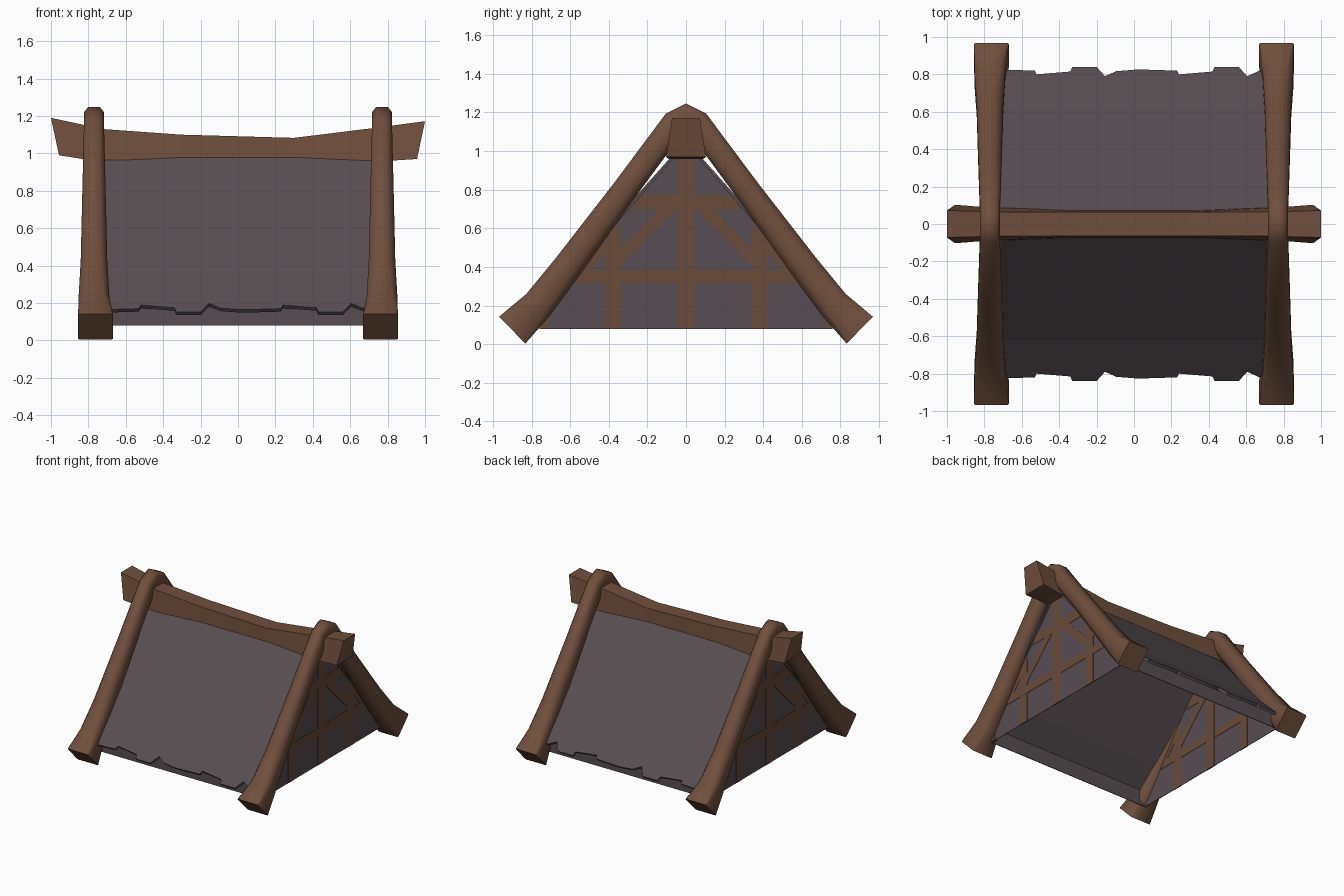
import bpy, bmesh, math
from mathutils import Vector

if "Cube" in bpy.data.objects:
    bpy.data.objects.remove(bpy.data.objects["Cube"])


def material(name, rgb):
    m = bpy.data.materials.new(name)
    m.diffuse_color = (*rgb, 1)
    m.use_nodes = True
    m.node_tree.nodes["Principled BSDF"].inputs["Base Color"].default_value = m.diffuse_color
    return m


WOOD = material("brown wood", (0.158, 0.078, 0.047))
TIMBER = material("painted timber", (0.14, 0.070, 0.042))
PLUM = material("plum grey", (0.096, 0.075, 0.084))


def make(name, verts, faces, mat, smooth=None, fix=True):
    me = bpy.data.meshes.new(name)
    bm = bmesh.new()
    vs = [bm.verts.new(v) for v in verts]
    for f in faces:
        bm.faces.new([vs[i] for i in f])
    if fix:
        bmesh.ops.recalc_face_normals(bm, faces=bm.faces[:])
    bm.to_mesh(me)
    bm.free()
    me.materials.append(mat)
    if smooth:
        me.shade_smooth()
        me.set_sharp_from_angle(angle=math.radians(smooth))
    ob = bpy.data.objects.new(name, me)
    bpy.context.collection.objects.link(ob)
    return ob


def loft(name, rings, mat, smooth=None):
    n = len(rings[0])
    verts = [p for r in rings for p in r]
    faces = [(i * n + k, i * n + (k + 1) % n, (i + 1) * n + (k + 1) % n, (i + 1) * n + k)
             for i in range(len(rings) - 1) for k in range(n)]
    faces += [tuple(range(n)), tuple(range(len(verts) - n, len(verts)))]
    return make(name, verts, faces, mat, smooth)


def plate(name, outline, x, thick, mat):
    """Flat plate in the y-z plane"""
    return loft(name, [[(x + s * thick / 2, y, z) for y, z in outline] for s in (-1, 1)], mat)


def bar(name, a, b, width, x, thick):
    a, b = Vector(a), Vector(b)
    d = (b - a).normalized()
    n = Vector((-d.y, d.x)) * width / 2
    plate(name, [a + n, b + n, b - n, a - n], x, thick, TIMBER)


# Bent log frames: y, z, half-width in x, half-width across, squareness
half = [(0.90, 0.073, 0.093, 0.097, 0.92), (0.765, 0.205, 0.082, 0.083, 0.6),
        (0.61, 0.405, 0.071, 0.076, 0.5), (0.32, 0.795, 0.062, 0.066, 0.5),
        (0.055, 1.152, 0.053, 0.065, 0.6), (0, 1.183, 0.053, 0.064, 0.6)]
path = half + [(-p[0], *p[1:]) for p in half[-2::-1]]
for sx, side in ((-1, "left"), (1, "right")):
    rings = []
    for i, (y, z, rx, rn, b) in enumerate(path):
        p, q = path[max(i - 1, 0)], path[min(i + 1, len(path) - 1)]
        t = Vector((q[0] - p[0], q[1] - p[1])).normalized()
        n = Vector((t.y, -t.x))
        sec = [(1, b), (b, 1), (-b, 1), (-1, b), (-1, -b), (-b, -1), (b, -1), (1, -b)]
        cx = sx * (0.762 if i in (0, len(path) - 1) else 0.77)
        rings.append([(cx + u * rx, y + n.x * v * rn, z + n.y * v * rn) for u, v in sec])
    loft(side + "_log_frame", rings, WOOD, 50)

# Sagging ridge beam: top x, bottom x, top z, bottom z, half-widths
stations = [(-1, -0.957, 1.19, 0.99, 0.072, 0.103), (-0.72, -0.80, 1.13, 0.965, 0.065, 0.09),
            (-0.3, -0.3, 1.10, 0.965, 0.064, 0.072), (0.3, 0.3, 1.083, 0.965, 0.064, 0.072),
            (0.72, 0.80, 1.135, 0.96, 0.065, 0.09), (1, 0.957, 1.172, 0.97, 0.072, 0.103)]
loft("ridge_beam", [[(xt, -wt, zt), (xt, wt, zt), (xb, wb, zb), (xb, -wb, zb)]
                    for xt, xb, zt, zb, wt, wb in stations], WOOD)

# Roof sheet with a ragged eave that repeats twice along x
period = [(0, 0.825), (0.065, 0.825), (0.225, 0.82), (0.235, 0.80), (0.415, 0.815),
          (0.425, 0.84), (0.555, 0.84), (0.60, 0.79), (0.66, 0.817)]
eave = [(-0.755 + k * 0.76 + dx, y) for k in (0, 1) for dx, y in period]
eave.append((0.755, 0.817))
rows = []
for s in (-1, 1):
    edge = [(x, s * y, 0.36 - 0.95 * (y - 0.62)) for x, y in eave]
    bend = [(x, s * 0.62, 0.36) for x, y in eave]
    rows += [edge, bend] if s < 0 else [[(x, 0, 1.058) for x, y in eave], bend, edge]
n = len(eave)
roof = make("roof", [v for r in rows for v in r],
            [(i * n + j, i * n + j + 1, (i + 1) * n + j + 1, (i + 1) * n + j)
             for i in range(4) for j in range(n - 1)], PLUM, fix=False)
mod = roof.modifiers.new("thickness", "SOLIDIFY")
mod.thickness, mod.offset = 0.022, -1

# Low front and back walls below the eaves
for s, side in ((-1, "front"), (1, "back")):
    y0, y1 = s * 0.752, s * 0.758
    loft(side + "_low_wall", [[(x, y0, 0.08), (x, y1, 0.08), (x, y1, 0.21), (x, y0, 0.21)]
                              for x in (-0.74, 0.74)], PLUM)

# Gable walls with half-timber pattern seen on both faces
for sx, side in ((-1, "left"), (1, "right")):
    x = sx * 0.742
    right = [(0.757, 0.08), (0.757, 0.215), (0.62, 0.345)]
    plate(side + "_gable_wall", right + [(0, 1.04)] + [(-y, z) for y, z in right[::-1]],
          x, 0.004, PLUM)
    bar(side + "_gable_post", (0, 0.08), (0, 1.0), 0.088, x, 0.0100)
    bar(side + "_gable_lower_rail", (-0.63, 0.35), (0.63, 0.35), 0.065, x, 0.0096)
    bar(side + "_gable_upper_rail", (-0.27, 0.735), (0.27, 0.735), 0.075, x, 0.0092)
    for s in (-1, 1):
        bar(side + "_gable_stud", (s * 0.38, 0.08), (s * 0.38, 0.61), 0.08, x, 0.0088)
        bar(side + "_gable_brace", (s * 0.06, 0.735), (s * 0.38, 0.41), 0.06, x, 0.0084)
        bar(side + "_gable_outer_brace", (s * 0.38, 0.56), (s * 0.54, 0.37), 0.05, x, 0.0080)
        bar(side + "_gable_verge", (s * 0.735, 0.08), (s * 0.735, 0.21), 0.045, x, 0.0076)
        bar(side + "_gable_verge_upper", (s * 0.735, 0.20), (s * 0.60, 0.335), 0.05, x, 0.0072)
